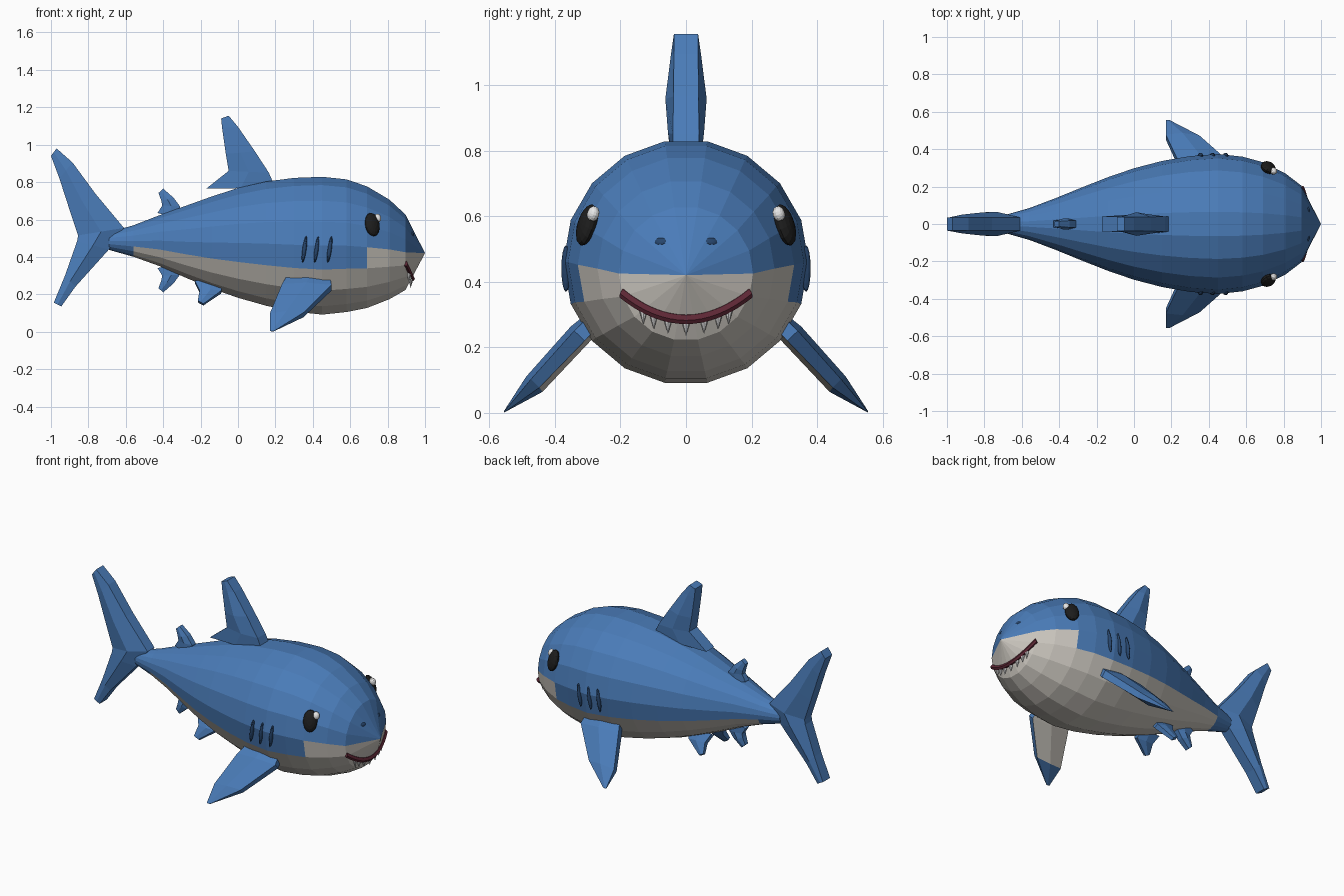
import bpy, bmesh, math
from mathutils import Vector, Matrix

if "Cube" in bpy.data.objects:
    bpy.data.objects.remove(bpy.data.objects["Cube"])


def material(name, rgb):
    m = bpy.data.materials.new(name)
    m.diffuse_color = (*rgb, 1)
    m.use_nodes = True
    m.node_tree.nodes["Principled BSDF"].inputs["Base Color"].default_value = m.diffuse_color
    return m


BLUE = material("shark blue", (0.068, 0.2, 0.48))
BELLY = material("belly grey", (0.6, 0.57, 0.52))
BLACK = material("eye black", (0.012, 0.012, 0.012))
WHITE = material("white", (0.85, 0.85, 0.85))
MAROON = material("mouth maroon", (0.11, 0.02, 0.035))
NAVY = material("slit navy", (0.02, 0.06, 0.15))


def finish(name, bm, mats):
    bmesh.ops.remove_doubles(bm, verts=bm.verts, dist=0.0005)
    bmesh.ops.recalc_face_normals(bm, faces=bm.faces)
    me = bpy.data.meshes.new(name)
    bm.to_mesh(me)
    bm.free()
    for m in mats:
        me.materials.append(m)
    ob = bpy.data.objects.new(name, me)
    bpy.context.collection.objects.link(ob)
    return ob


def loft(name, rings, mats, rule=lambda i, j: 0):
    """Skin a list of closed rings; rule(i, j) picks the material of each quad."""
    bm = bmesh.new()
    vs = [[bm.verts.new(p) for p in r] for r in rings]
    n = len(rings[0])
    for i in range(len(vs) - 1):
        for j in range(n):
            k = (j + 1) % n
            f = bm.faces.new((vs[i][j], vs[i][k], vs[i + 1][k], vs[i + 1][j]))
            f.material_index = rule(i, j)
    bm.faces.new(vs[0])
    bm.faces.new(vs[-1])
    return finish(name, bm, mats)


def fin(name, sections, normal, mats=(BLUE,), rule=lambda i, j: 0):
    """Six-sided fin: each section is leading point, trailing point, edge and ridge half thickness."""
    n = Vector(normal).normalized()
    rings = []
    for lead, trail, t, w in sections:
        a, b = Vector(lead), Vector(trail)
        m = (a + b) / 2
        rings.append([a + n * t, m + n * w, b + n * t, b - n * t, m - n * w, a - n * t])
    return loft(name, rings, mats, rule)


def flat_fin(name, secs):
    return fin(name, [((a, 0, b), (c, 0, d), t, w) for a, b, c, d, t, w in secs], (0, 1, 0))


def blob(name, loc, normal, size, mat, tilt=0.0):
    """Ellipsoid lying on a surface: size is width, height, depth radii."""
    n = Vector(normal).normalized()
    up = Vector((tilt, 0, 1))
    up = (up - n * up.dot(n)).normalized()
    rot = Matrix((up.cross(n), up, n)).transposed().to_4x4()
    bm = bmesh.new()
    bmesh.ops.create_uvsphere(bm, u_segments=14, v_segments=8, radius=1,
                              matrix=Matrix.Translation(loc) @ rot @ Matrix.Diagonal((*size, 1)))
    return finish(name, bm, [mat])


# Body: 18-sided rings (x, centre height, radius)
PROFILE = [(-.69, .485, .048), (-.56, .485, .085), (-.42, .487, .138), (-.28, .481, .195),
           (-.14, .477, .25), (0, .475, .298), (.15, .471, .337), (.3, .465, .363),
           (.45, .46, .374), (.58, .46, .36), (.69, .452, .33), (.81, .44, .27),
           (.895, .425, .205), (1, .42, 0)]


def ring(x, z, r):
    angles = [math.radians(10 + 20 * k) for k in range(18)]
    return [(x, r * math.sin(a), z + r * math.cos(a)) for a in angles]


def body_colour(i, j):
    off = abs(180 - 20 * (j + 1))        # degrees away from straight down
    return int(i > 0 and off <= (80 if i >= 10 else 60))


loft("body", [ring(*p) for p in PROFILE], [BLUE, BELLY], body_colour)

# Fins on the centre line
flat_fin("tail_fin", [
    (-.97, .98, -1, .94, .035, .036), (-.885, .905, -.955, .82, .035, .05),
    (-.76, .735, -.9, .65, .035, .06), (-.61, .555, -.855, .515, .035, .065),
    (-.69, .44, -.86, .485, .035, .065), (-.87, .24, -.925, .3, .035, .05),
    (-.945, .135, -.985, .155, .035, .036)])
flat_fin("dorsal_fin", [
    (-.05, 1.155, -.09, 1.14, .037, .038), (0, 1.095, -.085, 1.09, .037, .046),
    (.09, .965, -.065, .95, .038, .063), (.165, .85, -.05, .86, .04, .055),
    (.2, .77, -.17, .765, .04, .045)])
small = [(-.4, .765, -.425, .742, .014, .016), (-.345, .717, -.41, .7, .018, .03),
         (-.31, .67, -.405, .675, .018, .03), (-.3, .6, -.43, .635, .018, .025)]
flat_fin("second_dorsal_fin", small)
flat_fin("anal_fin", [(a, .975 - b, c, .975 - d, t, w) for a, b, c, d, t, w in small])


def surface_x(y, z):
    """Front cone of the snout."""
    return 1 - .105 * math.hypot(y, z - .42) / .2


for s, side in ((1, "left"), (-1, "right")):
    # Pectoral fins: blue above, grey below, blue tip
    fin("pectoral_fin_" + side, [
        ((.49, s * .27, .29), (.27, s * .26, .30), .02, .03),
        ((.5, s * .325, .235), (.235, s * .325, .24), .022, .037),
        ((.35, s * .46, .09), (.17, s * .465, .085), .018, .034),
        ((.19, s * .555, .002), (.17, s * .555, .004), .001, .001)],
        (0, s * .72, .69), (BLUE, BELLY), lambda i, j: int(i < 2 and j in (3, 4)))
    # Pelvic fins
    fin("pelvic_fin_" + side, [
        ((-.08, s * .06, .26), (-.23, s * .06, .265), .016, .022),
        ((-.09, s * .09, .212), (-.205, s * .09, .215), .016, .026),
        ((-.185, s * .125, .145), (-.215, s * .125, .162), .01, .012)],
        (0, s * .88, .48))
    # Eyes with highlights
    eye_n = (.42, s * .85, .3)
    blob("eye_" + side, (.718, s * .302, .573), eye_n, (.042, .066, .026), BLACK)
    blob("eye_highlight_" + side, (.746, s * .283, .607), eye_n, (.02, .024, .018), WHITE)
    blob("eye_glint_" + side, (.735, s * .317, .545), eye_n, (.009, .01, .009), WHITE)
    # Nostrils
    blob("nostril_" + side, (surface_x(.077, .523), s * .077, .523),
         (.85, s * .25, .4), (.019, .012, .006), NAVY)
    # Gill slits
    for k, x in enumerate((.355, .42, .49)):
        blob(f"gill_{k + 1}_{side}", (x, s * .366, .44), (0, s, 0), (.011, .072, .014), NAVY, .14)


# Mouth: curved lip wrapped over the snout
def mouth_z(y):
    return .287 + .075 * (y / .19) ** 2


rings = []
for k in range(17):
    y = -.195 + .39 * k / 16
    z = mouth_z(y)
    c = Vector((surface_x(y, z), y, z))
    out = Vector((.85, y * 2, (z - .42) * 2)).normalized() * .016
    up = Vector((0, -y * .6, .3)).normalized() * .016
    rings.append([c + out * math.cos(a) + up * math.sin(a)
                  for a in (math.pi / 3 * q for q in range(6))])
loft("mouth", rings, [MAROON])

# Teeth
bm = bmesh.new()
for y in (-.13, -.098, -.055, 0, .055, .098, .13):
    z = mouth_z(y) - .028
    at = Matrix.Translation((surface_x(y, z) + .008, y, z)) @ Matrix.Rotation(math.pi, 4, 'X')
    bmesh.ops.create_cone(bm, segments=8, radius1=.015, radius2=0, depth=.05, cap_ends=True, matrix=at)
finish("teeth", bm, [WHITE])
